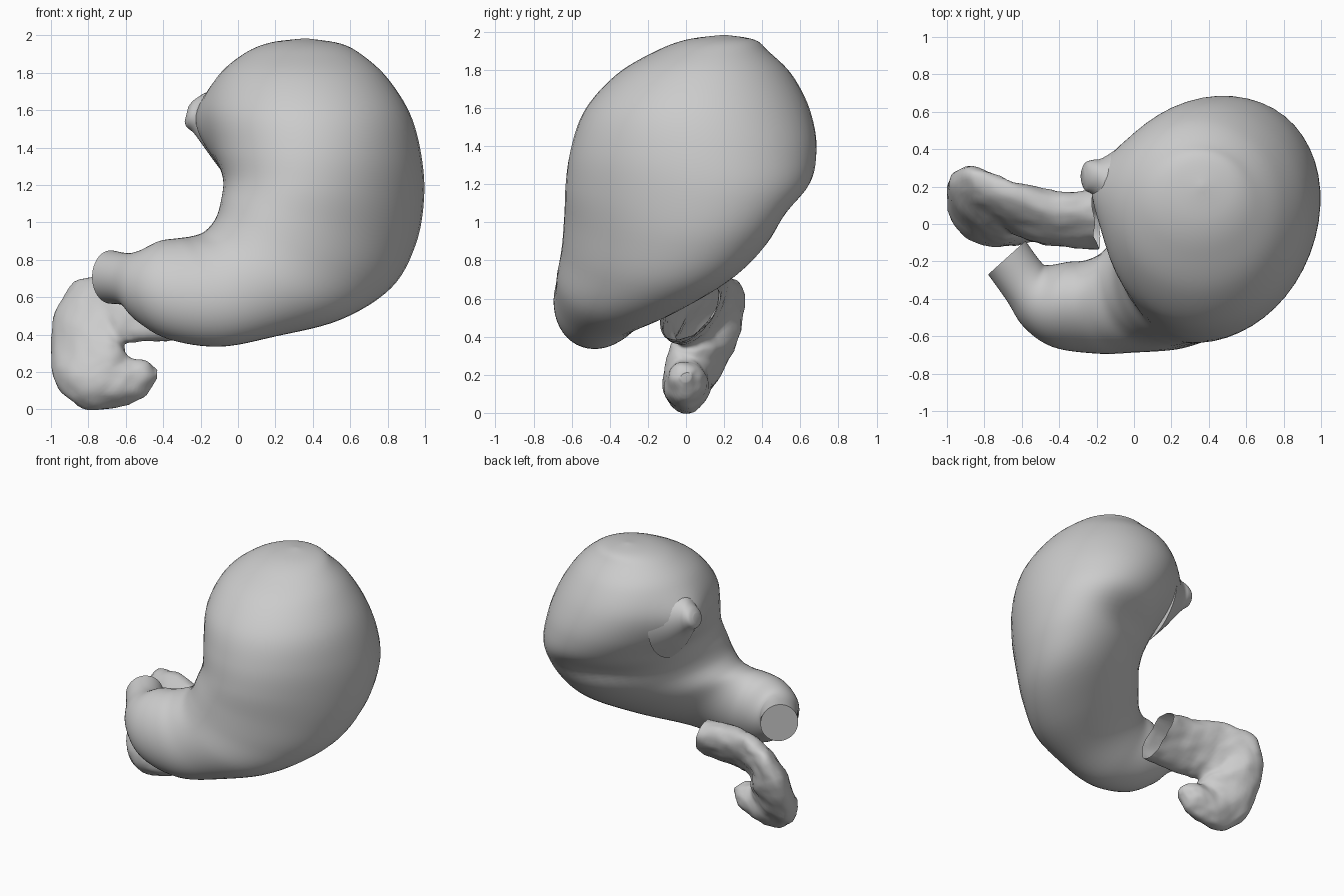
import bpy, bmesh, math
from mathutils import Vector, noise


def catmull(a, b, c, d, t):
    return 0.5 * (2 * b + (c - a) * t + (2 * a - 5 * b + 4 * c - d) * t * t
                  + (3 * b - a - 3 * c + d) * t ** 3)


def loft(name, sections, steps=6, sides=48, cap_start=True, cap_end=True, warp=None):
    """Skin smooth elliptical rings; a section is (inner edge, outer edge, depth x, depth y)."""
    keys = []
    for inner, outer, vx, vy in sections:
        a, b = Vector(inner), Vector(outer)
        keys.append(((a + b) / 2, (b - a) / 2, Vector((vx, vy, 0))))
    n = len(keys)
    frames = []
    for i in range(n - 1):
        k = [keys[max(0, min(n - 1, i + j))] for j in (-1, 0, 1, 2)]
        for s in range(steps):
            frames.append([catmull(*[q[m] for q in k], s / steps) for m in range(3)])
    frames.append(keys[-1])
    bm = bmesh.new()
    rings = []
    for c, u, v in frames:
        ring = []
        for j in range(sides):
            t = math.tau * j / sides
            p = c + u * math.cos(t) + v * math.sin(t)
            ring.append(bm.verts.new(warp(p) if warp else p))
        rings.append(ring)
    for r, q in zip(rings, rings[1:]):
        for j in range(sides):
            k = (j + 1) % sides
            bm.faces.new((r[j], r[k], q[k], q[j]))
    if cap_start:
        bm.faces.new(rings[0][::-1])
    if cap_end:
        bm.faces.new(rings[-1])
    bmesh.ops.recalc_face_normals(bm, faces=bm.faces)
    mesh = bpy.data.meshes.new(name)
    bm.to_mesh(mesh)
    bm.free()
    ob = bpy.data.objects.new(name, mesh)
    bpy.context.collection.objects.link(ob)
    bpy.ops.object.select_all(action='DESELECT')
    bpy.context.view_layer.objects.active = ob
    ob.select_set(True)
    bpy.ops.object.shade_smooth_by_angle(angle=math.radians(50))
    return ob


# Stomach surface: hollow across the back and a swelling that leads into the inlet
INLET = Vector((-0.13, 0.22, 1.50))


def shape_stomach(p):
    if p.y > 0:
        p.y -= 0.06 * min(1, p.y / 0.25) * math.exp(
            -(p.x - 0.45) ** 2 / 0.08 - (p.z - 1.05) ** 2 / 0.010)
    return p + Vector((-0.09, 0.02, 0)) * math.exp(-(p - INLET).length_squared / 0.04)


# Stomach: from the top of the dome, down the body, round to the outlet
loft("stomach", [
    ((0.35, 0.20, 1.983), (0.37, 0.20, 1.983), 0, -0.01),
    ((0.17, 0.18, 1.96), (0.55, 0.18, 1.955), 0, -0.18),
    ((0.03, 0.14, 1.90), (0.67, 0.13, 1.89), 0, -0.30),
    ((-0.10, 0.10, 1.78), (0.80, 0.09, 1.77), 0, -0.46),
    ((-0.165, 0.07, 1.60), (0.92, 0.05, 1.58), -0.02, -0.59),
    ((-0.13, 0.01, 1.40), (0.98, 0.07, 1.36), -0.03, -0.645),
    ((-0.08, -0.09, 1.24), (0.995, 0.10, 1.13), -0.03, -0.63),
    ((-0.09, -0.20, 1.12), (0.95, 0.05, 0.88), -0.03, -0.55),
    ((-0.12, -0.27, 1.02), (0.82, -0.07, 0.65), -0.02, -0.47),
    ((-0.18, -0.31, 0.95), (0.55, -0.28, 0.48), 0, -0.38),
    ((-0.25, -0.36, 0.925), (0.20, -0.43, 0.39), 0, -0.29),
    ((-0.32, -0.40, 0.915), (-0.10, -0.48, 0.335), 0, -0.25),
    ((-0.42, -0.40, 0.90), (-0.37, -0.46, 0.375), -0.045, -0.225),
    ((-0.52, -0.385, 0.85), (-0.53, -0.385, 0.47), -0.065, -0.165),
    ((-0.59, -0.305, 0.835), (-0.59, -0.305, 0.55), -0.09, -0.105),
    ((-0.68, -0.18, 0.85), (-0.68, -0.18, 0.565), -0.10, -0.09),
], warp=shape_stomach)

# Inlet stub: flared into the upper left of the body, rounded at the tip
loft("inlet_stub", [
    ((0.00, 0.12, 1.17), (0.00, 0.22, 1.77), 0, 0.30),
    ((-0.10, 0.17, 1.29), (-0.10, 0.22, 1.72), 0, 0.20),
    ((-0.18, 0.21, 1.40), (-0.17, 0.24, 1.695), 0, 0.125),
    ((-0.235, 0.245, 1.475), (-0.205, 0.255, 1.675), 0, 0.093),
    ((-0.275, 0.25, 1.51), (-0.24, 0.26, 1.65), 0, 0.075),
    ((-0.285, 0.255, 1.54), (-0.265, 0.26, 1.62), 0, 0.04),
], sides=32)


# Duodenum: lumpy hooked tube, open where it was cut beside the stomach
def lumpy(p):
    return p + noise.noise_vector(p * 7) * 0.014 + noise.noise_vector(p * 18) * 0.007


loft("duodenum", [
    ((-0.18, -0.05, 0.38), (-0.22, 0.09, 0.70), 0, -0.14),
    ((-0.38, -0.05, 0.37), (-0.42, 0.10, 0.72), 0, -0.13),
    ((-0.54, -0.03, 0.36), (-0.66, 0.17, 0.73), 0, -0.12),
    ((-0.60, 0.00, 0.345), (-0.88, 0.25, 0.68), 0, -0.12),
    ((-0.60, 0.01, 0.32), (-0.985, 0.21, 0.48), 0, -0.15),
    ((-0.59, 0.00, 0.30), (-0.99, 0.08, 0.18), 0, -0.145),
    ((-0.57, 0.00, 0.285), (-0.89, 0.01, 0.035), 0, -0.125),
    ((-0.54, 0.00, 0.275), (-0.69, 0.00, 0.005), 0, -0.115),
    ((-0.48, 0.00, 0.26), (-0.51, 0.00, 0.07), 0, -0.085),
    ((-0.435, 0.00, 0.215), (-0.44, 0.00, 0.165), 0, -0.03),
], cap_start=False, warp=lumpy)
